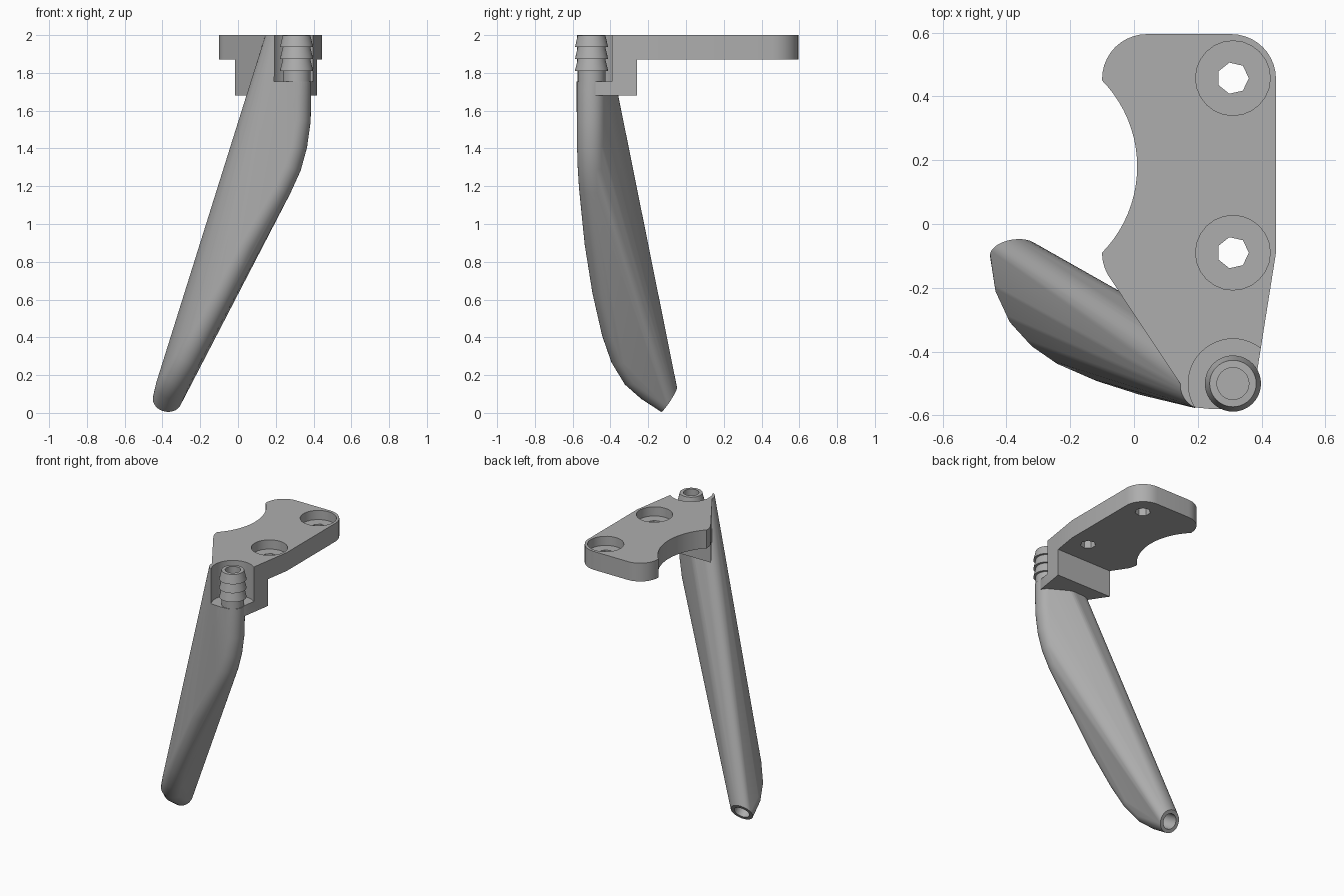
import bpy, bmesh, math
from mathutils import Vector

cube = bpy.data.objects.get("Cube")
if cube:
    bpy.data.objects.remove(cube)

grey = bpy.data.materials.new("plain_grey")
grey.use_nodes = True
colour = (0.42, 0.42, 0.42, 1)
grey.diffuse_color = colour
grey.node_tree.nodes["Principled BSDF"].inputs["Base Color"].default_value = colour


def add_object(name, bm):
    bmesh.ops.recalc_face_normals(bm, faces=bm.faces)
    mesh = bpy.data.meshes.new(name)
    bm.to_mesh(mesh)
    bm.free()
    mesh.materials.append(grey)
    obj = bpy.data.objects.new(name, mesh)
    bpy.context.collection.objects.link(obj)
    return obj


def disc(centre, normal, radius, sides):
    """Points of a circle facing along normal."""
    turn = Vector(normal).to_track_quat('Z', 'Y')
    angles = [math.tau * i / sides for i in range(sides)]
    return [Vector(centre) + turn @ Vector((radius * math.cos(a), radius * math.sin(a), 0))
            for a in angles]


def loft(name, rings, capped=True):
    """Skin closed rings; without caps the last ring joins the first."""
    bm = bmesh.new()
    loops = [[bm.verts.new(p) for p in ring] for ring in rings]
    pairs = list(zip(loops, loops[1:]))
    if capped:
        bm.faces.new(loops[0])
        bm.faces.new(loops[-1])
    else:
        pairs.append((loops[-1], loops[0]))
    for low, high in pairs:
        n = len(low)
        for i in range(n):
            j = (i + 1) % n
            bm.faces.new((low[i], low[j], high[j], high[i]))
    return add_object(name, bm)


def cylinder(name, x, y, bottom, top, radius, sides):
    angles = [math.tau * i / sides for i in range(sides)]
    ring = [(x + radius * math.cos(a), y + radius * math.sin(a)) for a in angles]
    return loft(name, [[(px, py, z) for px, py in ring] for z in (bottom, top)])


def boolean(obj, tools, operation='DIFFERENCE'):
    """Combine with the tools, bake the result and drop the tools."""
    for tool in tools:
        tool.hide_render = True
        mod = obj.modifiers.new("combine", 'BOOLEAN')
        mod.operation, mod.object, mod.solver = operation, tool, 'EXACT'
    graph = bpy.context.evaluated_depsgraph_get()
    mesh = bpy.data.meshes.new_from_object(obj.evaluated_get(graph))
    obj.modifiers.clear()
    obj.data = mesh
    for tool in tools:
        bpy.data.objects.remove(tool)


def smooth(obj):
    bpy.ops.object.select_all(action='DESELECT')
    obj.select_set(True)
    bpy.context.view_layer.objects.active = obj
    bpy.ops.object.shade_smooth_by_angle(angle=math.radians(32))


NX, NY, FLOOR, TOP = 0.31, -0.5, 1.755, 2.0


# Bracket: rounded plate outline with a tapered front
def outline():
    def corner(x, y, start, end):
        steps = 10
        return [(x + 0.14 * math.cos(math.radians(start + (end - start) * i / steps)),
                 y + 0.14 * math.sin(math.radians(start + (end - start) * i / steps)))
                for i in range(steps + 1)]
    return (corner(0.305, 0.455, 0, 90) + corner(0.04, 0.455, 90, 180)
            + corner(0.04, -0.09, 180, 213)
            + [(0.19, -0.568), (0.25, -0.58), (0.34, -0.56), (0.383, -0.48)]
            + [(0.445, -0.09)])


def slab(name, points, bottom):
    return loft(name, [[(x, y, z) for x, y in points] for z in (bottom, TOP)])


bracket = slab("bracket", outline(), 1.87)
block = slab("block", outline(), 1.68)
rear = [(-1, -0.26), (1, -0.26), (1, 1), (-1, 1)]
boolean(block, [loft("rear_cut", [[(x, y, z) for x, y in rear] for z in (1, 3)])])
boolean(bracket, [block], 'UNION')


def pocket():
    return cylinder("pocket_cut", NX, NY, FLOOR, 2.2, 0.14, 48)


cutters = [pocket(), cylinder("bite_cut", -0.376, 0.18, 1.5, 2.2, 0.386, 80)]
for y in (-0.09, 0.457):
    cutters.append(cylinder("screw_hole", NX, y, 1.5, 2.2, 0.05, 7))
    cutters.append(cylinder("counterbore", NX, y, 1.935, 2.2, 0.117, 24))
boolean(bracket, cutters)
smooth(bracket)

# Arm: hull around a curved tube, with a web up to the bracket
path = [Vector(p) for p in (
    (NX, NY, 2.0), (NX, NY, 1.7), (0.308, NY, 1.55), (0.29, NY, 1.42), (0.26, -0.497, 1.31),
    (0.21, -0.49, 1.2), (0.035, -0.46, 0.9), (-0.09, -0.42, 0.65), (-0.205, -0.37, 0.43),
    (-0.27, -0.325, 0.3), (-0.325, -0.265, 0.2), (-0.36, -0.19, 0.135), (-0.375, -0.09, 0.07))]


def sweep(radius, sides):
    rings = []
    for i, p in enumerate(path):
        ahead, behind = path[min(i + 1, len(path) - 1)], path[max(i - 1, 0)]
        rings.append(disc(p, ahead - behind, radius, sides))
    return rings


bm = bmesh.new()
for ring in sweep(0.077, 32) + [disc((0.222, -0.505, TOP), (0, 0, -1), 0.077, 32)]:
    for p in ring:
        bm.verts.new(p)
hull = bmesh.ops.convex_hull(bm, input=bm.verts)
bmesh.ops.delete(bm, geom=[v for v in hull["geom_interior"] if isinstance(v, bmesh.types.BMVert)],
                 context='VERTS')
arm = add_object("arm", bm)

# Bore through the arm, run on past both ends
bore_rings = sweep(0.052, 24)
out = (path[-1] - path[-2]).normalized() * 0.05
bore_rings.append([p + out for p in bore_rings[-1]])
boolean(arm, [pocket(), loft("bore_cut", bore_rings)])
smooth(arm)

# Hose barb: hollow stem with three flared rings
profile = [(0.05, FLOOR - 0.01), (0.073, FLOOR - 0.01), (0.073, 1.81)]
for i in range(3):
    z = 1.81 + 0.063 * i
    profile += [(0.088, z), (0.073, min(z + 0.063, TOP))]
profile.append((0.05, TOP))
barb = loft("hose_barb", [disc((NX, NY, z), (0, 0, 1), r, 40) for r, z in profile], capped=False)
smooth(barb)
